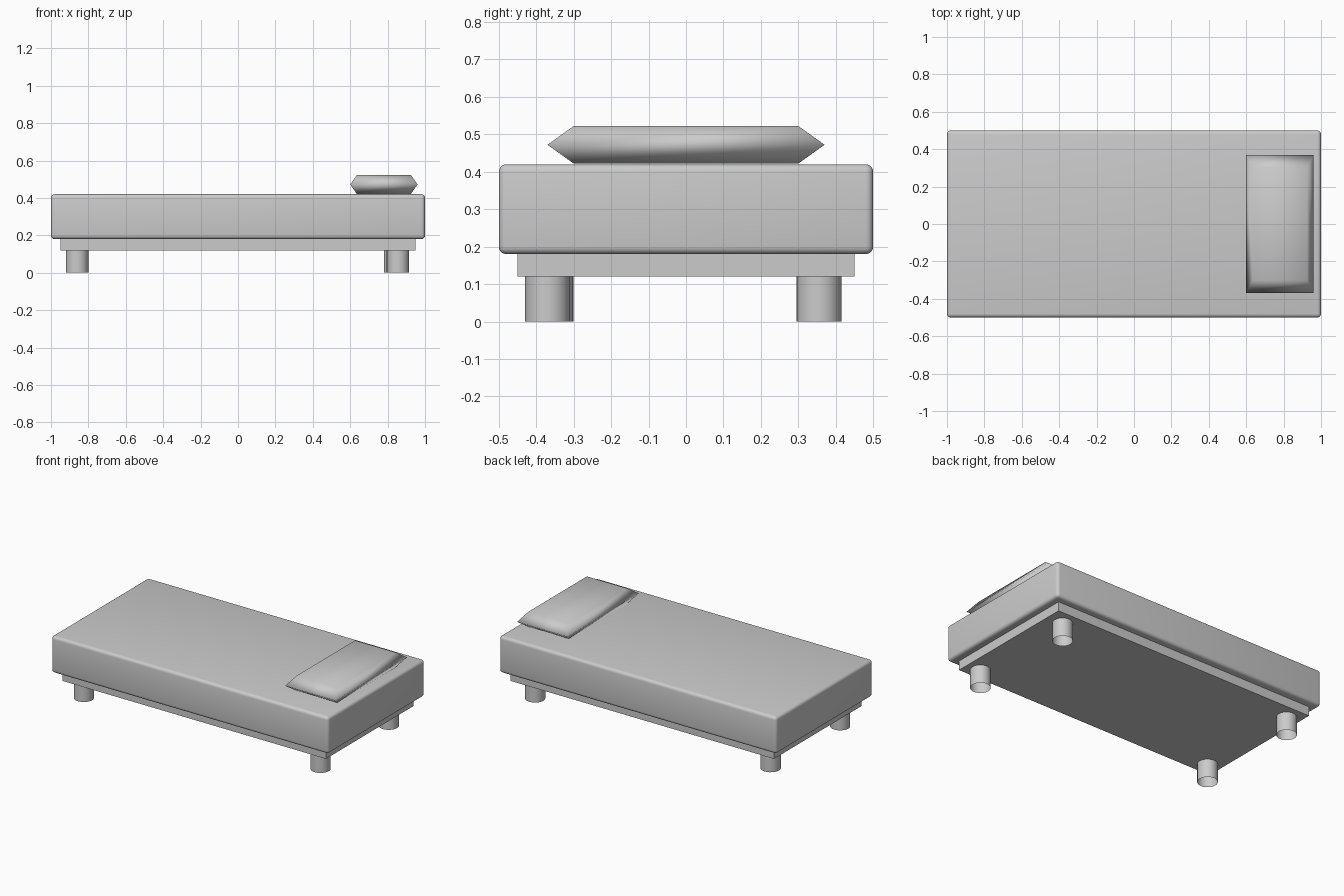
import bpy, bmesh

if "Cube" in bpy.data.objects:
    bpy.data.objects.remove(bpy.data.objects["Cube"])


def box(name, x, y, z, bevel=0):
    """Box from (min, max) ranges, optionally with rounded edges."""
    bpy.ops.mesh.primitive_cube_add(
        size=1, location=[(r[0] + r[1]) / 2 for r in (x, y, z)])
    ob = bpy.context.object
    ob.name = name
    ob.scale = [r[1] - r[0] for r in (x, y, z)]
    bpy.ops.object.transform_apply(location=False, rotation=False, scale=True)
    if bevel:
        mod = ob.modifiers.new("rounded_edges", 'BEVEL')
        mod.width = bevel
        mod.segments = 4
        bpy.ops.object.modifier_apply(modifier=mod.name)
        bpy.ops.object.shade_smooth_by_angle(angle=0.6)
    return ob


# Mattress and the inset base under it
box("mattress", (-1, 1), (-0.5, 0.5), (0.18, 0.42), 0.02)
box("base", (-0.95, 0.95), (-0.45, 0.45), (0.12, 0.18))

# Open tube legs, placed slightly unevenly
legs = {
    "front_left_leg": (-0.86, -0.36),
    "front_right_leg": (0.855, -0.37),
    "back_left_leg": (-0.86, 0.355),
    "back_right_leg": (0.84, 0.355),
}
for name, (x, y) in legs.items():
    bpy.ops.mesh.primitive_cylinder_add(
        vertices=24, radius=0.06, depth=0.12, end_fill_type='NOTHING',
        location=(x, y, 0.06))
    bpy.context.object.name = name
    bpy.ops.object.shade_smooth_by_angle(angle=0.6)

# Pillow: three stacked rectangles, widest in the middle
bm = bmesh.new()
rings = []
for hx, hy, z in ((0.145, 0.30, 0.422), (0.18, 0.37, 0.472), (0.145, 0.30, 0.522)):
    rings.append([bm.verts.new((0.78 + sx * hx, sy * hy, z))
                  for sx, sy in ((-1, -1), (1, -1), (1, 1), (-1, 1))])
for low, high in zip(rings, rings[1:]):
    for i in range(4):
        j = (i + 1) % 4
        bm.faces.new((low[i], low[j], high[j], high[i]))
bm.faces.new(rings[0][::-1])
bm.faces.new(rings[-1])
for f in bm.faces:
    f.smooth = True
mesh = bpy.data.meshes.new("pillow")
bm.to_mesh(mesh)
bm.free()
bpy.context.collection.objects.link(bpy.data.objects.new("pillow", mesh))
